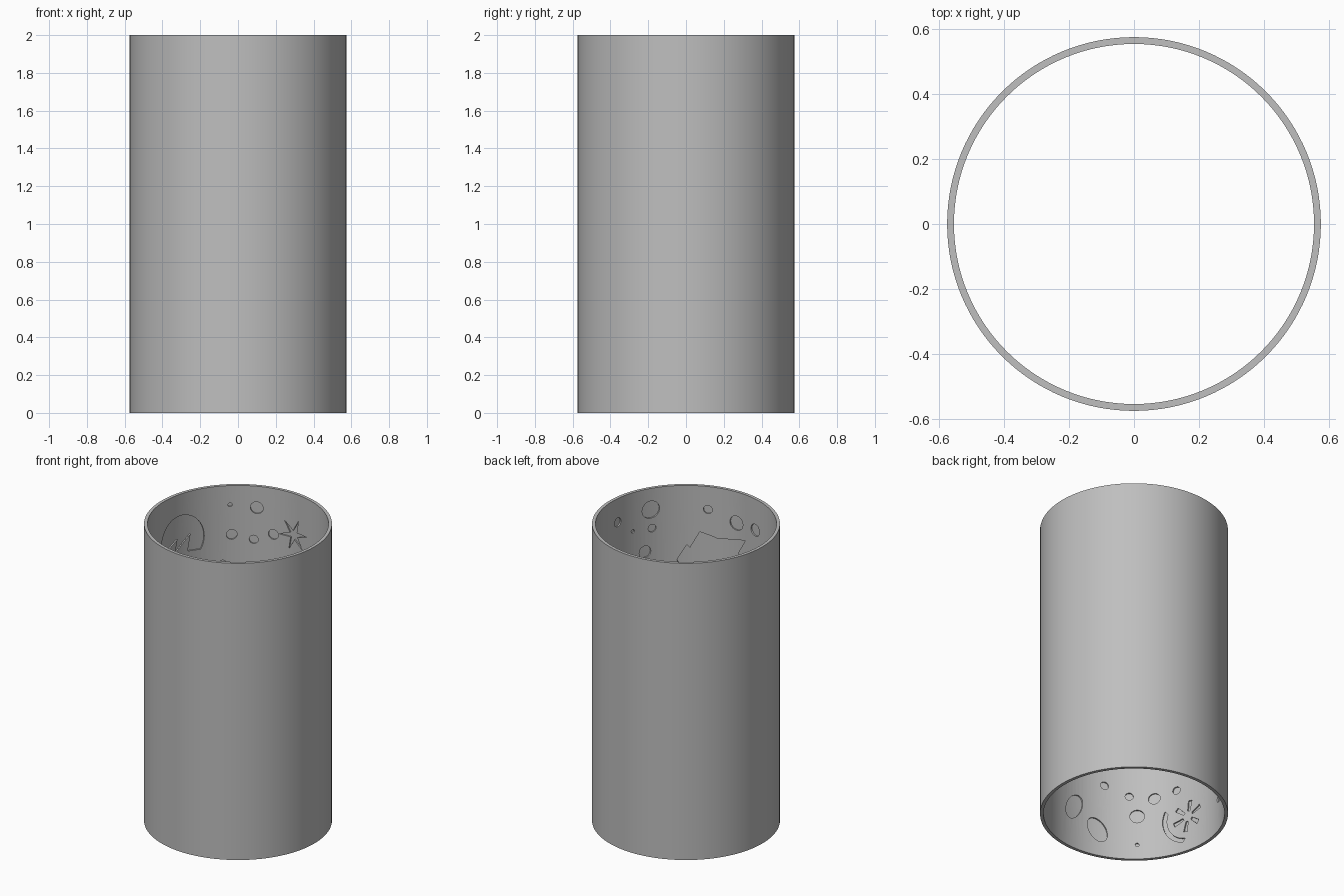
import bpy
import bmesh
from math import sin, cos, pi, radians
from mathutils import Vector

cube = bpy.data.objects.get("Cube")
if cube:
    bpy.data.objects.remove(cube, do_unlink=True)

OUTER, INNER, HEIGHT, DEPTH = 0.574, 0.553, 2.0, 0.009
SIDES = 128

grey = bpy.data.materials.new("plain_grey")
grey.use_nodes = True
colour = (0.52, 0.52, 0.52, 1)
grey.diffuse_color = colour
grey.node_tree.nodes["Principled BSDF"].inputs["Base Color"].default_value = colour


def make_object(name, bm):
    mesh = bpy.data.meshes.new(name)
    bm.to_mesh(mesh)
    bm.free()
    mesh.materials.append(grey)
    obj = bpy.data.objects.new(name, mesh)
    bpy.context.scene.collection.objects.link(obj)
    return obj


def tube():
    """Open cylinder with a thin wall."""
    bm = bmesh.new()
    profile = [(OUTER, 0), (OUTER, HEIGHT), (INNER, HEIGHT), (INNER, 0)]
    loops = [[bm.verts.new((r * cos(2 * pi * i / SIDES), r * sin(2 * pi * i / SIDES), z))
              for r, z in profile] for i in range(SIDES)]
    for i, a in enumerate(loops):
        b = loops[(i + 1) % SIDES]
        for j in range(4):
            k = (j + 1) % 4
            bm.faces.new((a[j], b[j], b[k], a[k]))
    bmesh.ops.recalc_face_normals(bm, faces=bm.faces)
    return make_object("tube_wall", bm)


def stamp(target, azimuth, z, outline):
    """Bend a flat outline onto the inner wall as a shallow solid."""
    bm = bmesh.new()
    bm.faces.new([bm.verts.new((u, v, 0)) for u, v in outline])
    bmesh.ops.triangulate(bm, faces=bm.faces[:])
    step = INNER * radians(4)
    for i in range(-10, 11):
        bmesh.ops.bisect_plane(bm, geom=bm.verts[:] + bm.edges[:] + bm.faces[:],
                               plane_co=(i * step + 0.0007, 0, 0), plane_no=(1, 0, 0))
    made = bmesh.ops.extrude_face_region(bm, geom=bm.faces[:])
    for item in made["geom"]:
        if isinstance(item, bmesh.types.BMVert):
            item.co.z = 1
    for vert in bm.verts:
        u, v, outer = vert.co
        angle = radians(azimuth) - u / INNER
        r = INNER + DEPTH if outer > 0.5 else INNER - 0.02
        vert.co = Vector((r * cos(angle), r * sin(angle), z + v))
    bmesh.ops.recalc_face_normals(bm, faces=bm.faces)
    piece = bpy.data.meshes.new("piece")
    bm.to_mesh(piece)
    bm.free()
    target.from_mesh(piece)
    bpy.data.meshes.remove(piece)


def arc(rx, ry, start=0, end=360, n=28):
    return [(rx * cos(radians(start + (end - start) * i / n)),
             ry * sin(radians(start + (end - start) * i / n))) for i in range(n)]


def turned(points, degrees, du=0, dv=0):
    c, s = cos(radians(degrees)), sin(radians(degrees))
    return [(u * c - v * s + du, u * s + v * c + dv) for u, v in points]


def slice_wheel(target, azimuth, z):
    """Round slice: broken rind with short radial slots."""
    for k in range(3):
        a, b = 35 + k * 120, 143 + k * 120
        band = arc(0.175, 0.175, a, b, 20) + arc(0.148, 0.148, b, a, 20)
        stamp(target, azimuth, z, band)
    slot = [(0.035, -0.008), (0.105, -0.014), (0.105, 0.014), (0.035, 0.008)]
    for k in range(6):
        stamp(target, azimuth, z, turned(slot, 20 + k * 60))


def star_sprig(target, azimuth, z):
    """Spiky leaf cluster."""
    points = [((0.11 if i % 2 == 0 else 0.03) * cos(radians(i * 30 + 10)),
               (0.11 if i % 2 == 0 else 0.03) * sin(radians(i * 30 + 10))) for i in range(12)]
    stamp(target, azimuth, z, points)


def leaf_pair(target, azimuth, z):
    """Two rounded leaves with a spiked stem."""
    stamp(target, azimuth, z, turned(arc(0.085, 0.06), 120))
    stamp(target, azimuth, z, turned(arc(0.1, 0.055), 60, -0.17, 0.11))
    stamp(target, azimuth, z, [(-0.06, 0.1), (0.0, 0.115), (0.1, 0.2), (-0.01, 0.15),
                               (-0.07, 0.22)])


def jagged_dome(target, azimuth, z):
    """Round crown with a zigzag lower edge."""
    edge = [(-0.16, -0.06), (-0.02, 0.02), (-0.04, -0.07), (0.08, 0.03), (0.06, -0.08)]
    stamp(target, azimuth, z, arc(0.175, 0.175, -30, 195, 30) + edge)


def big_leaf(target, azimuth, z):
    """Broad leaf with a toothed top."""
    stamp(target, azimuth, z, [(-0.21, 0.0), (-0.15, 0.1), (-0.13, 0.08), (-0.07, 0.19),
                               (0.05, 0.155), (0.24, 0.19), (0.19, 0.1), (0.17, -0.05),
                               (0.08, -0.2), (-0.03, -0.25), (-0.13, -0.16)])


# Engraved motifs on the inner wall
motifs = bmesh.new()
slice_wheel(motifs, 193.5, 0.24)
slice_wheel(motifs, 20, 0.75)
jagged_dome(motifs, 165, 1.68)
star_sprig(motifs, 87, 1.72)
star_sprig(motifs, 280, 0.85)
leaf_pair(motifs, 254, 0.18)
leaf_pair(motifs, 130, 0.85)
big_leaf(motifs, 289, 1.5)

# Scattered bubbles: azimuth, height, radius
bubbles = [
    (130, 1.87, .013), (113, 1.855, .04), (129, 1.67, .033), (115, 1.64, .028),
    (102, 1.69, .033), (198, 1.77, .025), (135, 1.47, .03),
    (328, 1.857, .058), (354, 1.84, .03), (341, 1.74, .012), (327, 1.73, .026),
    (332, 1.58, .04), (291, 1.845, .028), (271, 1.79, .048), (33, 1.92, .03),
    (255, 1.79, .04), (228, .1, .012), (228, .3, .045), (217, .417, .037),
    (233, .44, .025), (202, .446, .026), (249, .5, .026), (161, .22, .022),
    (60, 1.3, .04), (200, 1.1, .045), (320, 1.1, .03), (75, .45, .04), (320, .4, .045)]
for azimuth, z, r in bubbles:
    stamp(motifs, azimuth, z, arc(r, r, n=20))
cutter = make_object("engraving_cutter", motifs)
cutter.hide_render = True

# Carve and finish
wall = tube()
carve = wall.modifiers.new("engraving", "BOOLEAN")
carve.operation = "DIFFERENCE"
carve.solver = "EXACT"
carve.use_self = True
carve.object = cutter
bpy.context.view_layer.update()
bpy.ops.object.select_all(action="DESELECT")
bpy.context.view_layer.objects.active = wall
wall.select_set(True)
bpy.ops.object.modifier_apply(modifier=carve.name)
bpy.data.objects.remove(cutter, do_unlink=True)
bpy.ops.object.shade_smooth_by_angle(angle=radians(30))
